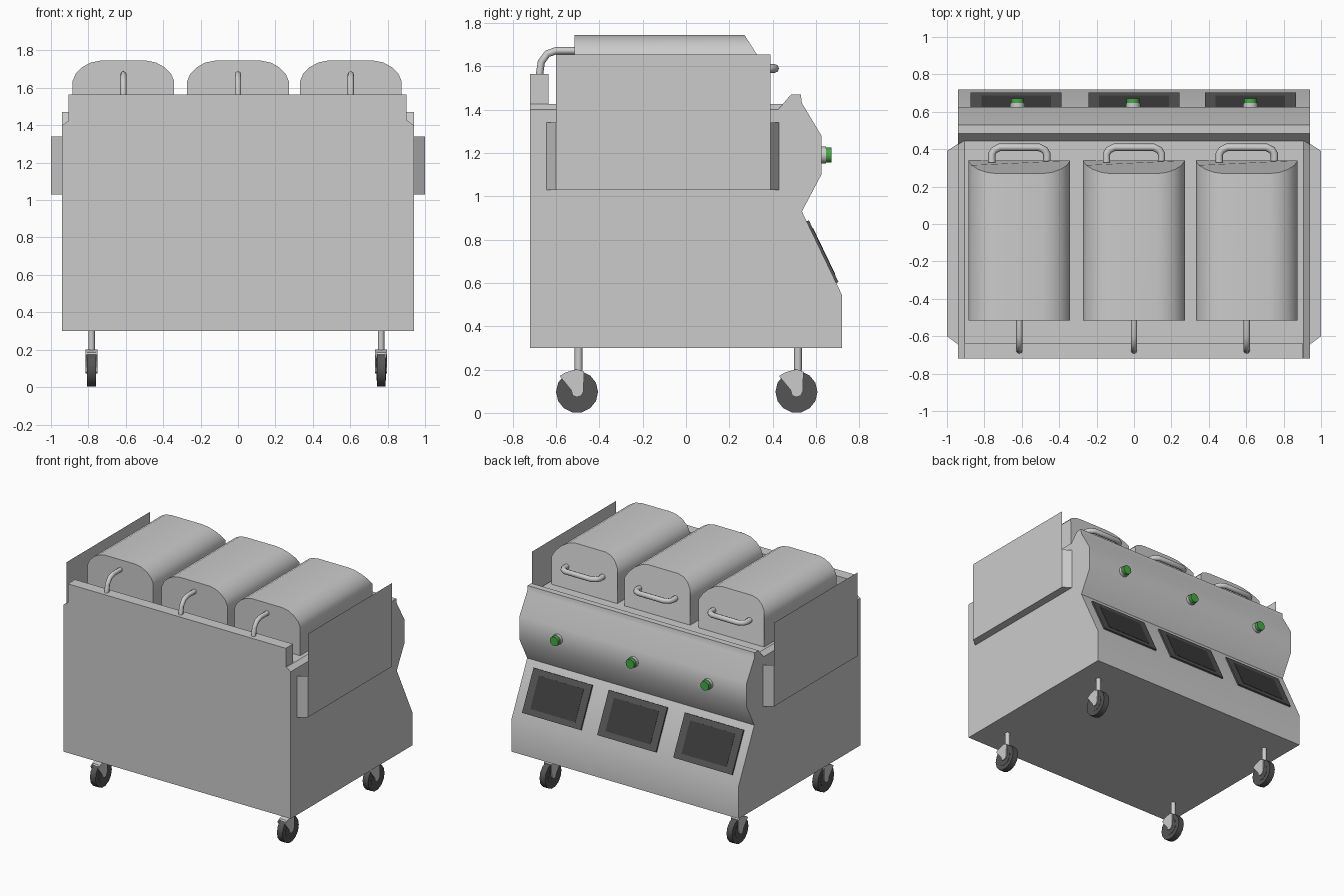
import bpy, bmesh
from math import radians, pi
from mathutils import Matrix, Vector

if "Cube" in bpy.data.objects:
    bpy.data.objects.remove(bpy.data.objects["Cube"])


def material(name, rgb):
    m = bpy.data.materials.new(name)
    m.diffuse_color = (*rgb, 1)
    m.use_nodes = True
    m.node_tree.nodes["Principled BSDF"].inputs["Base Color"].default_value = m.diffuse_color
    return m


DARK = material("dark_grey", (0.09, 0.09, 0.09))
BLACK = material("black", (0.045, 0.045, 0.045))
GREEN = material("green", (0.06, 0.4, 0.06))


def finish(name, bm, mat=None, smooth=None):
    bmesh.ops.recalc_face_normals(bm, faces=bm.faces)
    me = bpy.data.meshes.new(name)
    bm.to_mesh(me)
    bm.free()
    if smooth:
        me.shade_smooth()
        me.set_sharp_from_angle(angle=radians(smooth))
    if mat:
        me.materials.append(mat)
    ob = bpy.data.objects.new(name, me)
    bpy.context.collection.objects.link(ob)
    return ob


def prism(name, pts, a, b, axis, mat=None, smooth=None):
    """Extrude a profile along x (points are y,z) or along y (points are x,z).
    a and b may be functions of the profile point, for slanted ends."""
    bm = bmesh.new()
    rings = []
    for end in (a, b):
        ring = []
        for u, z in pts:
            d = end(u, z) if callable(end) else end
            ring.append(bm.verts.new((d, u, z) if axis == 'x' else (u, d, z)))
        rings.append(ring)
    n = len(pts)
    bm.faces.new(rings[0])
    bm.faces.new(rings[1])
    for i in range(n):
        j = (i + 1) % n
        bm.faces.new((rings[0][i], rings[0][j], rings[1][j], rings[1][i]))
    return finish(name, bm, mat, smooth)


def box(name, x0, x1, y0, y1, z0, z1, mat=None):
    return prism(name, [(x0, z0), (x1, z0), (x1, z1), (x0, z1)], y0, y1, 'y', mat)


def cyl(name, c, r, depth, axis, n=12, mat=None, spin=0.0):
    rot = {'x': Matrix.Rotation(pi / 2, 4, 'Y'), 'y': Matrix.Rotation(pi / 2, 4, 'X'),
           'z': Matrix()}[axis]
    bm = bmesh.new()
    bmesh.ops.create_cone(bm, cap_ends=True, segments=n, radius1=r, radius2=r, depth=depth,
                          matrix=Matrix.Translation(c) @ rot @ Matrix.Rotation(spin, 4, 'Z'))
    return finish(name, bm, mat, 40)


def tube(name, pts, r):
    cu = bpy.data.curves.new(name, 'CURVE')
    cu.dimensions = '3D'
    cu.bevel_depth = r
    cu.bevel_resolution = 2
    cu.use_fill_caps = True
    sp = cu.splines.new('POLY')
    sp.points.add(len(pts) - 1)
    for p, co in zip(sp.points, pts):
        p.co = (*co, 1)
    ob = bpy.data.objects.new(name, cu)
    bpy.context.collection.objects.link(ob)
    bpy.ops.object.select_all(action='DESELECT')
    ob.select_set(True)
    bpy.context.view_layer.objects.active = ob
    bpy.ops.object.convert(target='MESH')
    me = bpy.context.object.data
    me.shade_smooth()
    me.set_sharp_from_angle(angle=radians(50))


# Cabinet with the bulging control panel
prism("cabinet", [(-0.72, 0.3), (0.72, 0.3), (0.72, 0.545), (0.535, 0.93), (0.625, 1.1),
                  (0.625, 1.28), (0.535, 1.43), (0.53, 1.47), (0.485, 1.47), (0.425, 1.40),
                  (-0.72, 1.40)], -0.94, 0.94, 'x', smooth=36)
# Deck with chamfered sides, and the raised wall behind the lids
prism("deck", [(-0.94, 1.40), (0.94, 1.40), (0.905, 1.425), (-0.905, 1.425)], -0.72, 0.445, 'y')
box("rear_wall", -0.905, 0.9, -0.72, -0.635, 1.41, 1.565)

# Side trays: thin outer guard, angled end flaps and floor
for s, side in ((-1, "left"), (1, "right")):
    bm = bmesh.new()
    quads = [
        [(1, -0.6, 1.03), (1, 0.39, 1.03), (1, 0.39, 1.655), (1, -0.6, 1.655)],
        [(0.94, -0.645, 1.03), (1, -0.6, 1.03), (1, -0.6, 1.34), (0.94, -0.645, 1.34)],
        [(0.94, 0.43, 1.03), (1, 0.39, 1.03), (1, 0.39, 1.34), (0.94, 0.43, 1.34)],
        [(0.94, -0.645, 1.03), (1, -0.6, 1.03), (1, 0.39, 1.03), (0.94, 0.43, 1.03)]]
    for q in quads:
        bm.faces.new([bm.verts.new((s * x, y, z)) for x, y, z in q])
    bmesh.ops.remove_doubles(bm, verts=bm.verts, dist=1e-4)
    finish(side + "_side_tray", bm)

# Lids, each with a handle and a bent vent pipe
half = [(0.272, 1.41), (0.272, 1.635), (0.255, 1.675), (0.22, 1.71), (0.175, 1.735), (0.125, 1.745)]
for i, cx in enumerate((-0.613, 0.0, 0.603), 1):
    prof = [(cx + x, z) for x, z in half] + [(cx - x, z) for x, z in reversed(half)]
    prism(f"lid_{i}", prof, -0.515,
          lambda x, z: 0.34 - max(0, z - 1.635) * 0.64, 'y', smooth=35)
    tube(f"lid_handle_{i}", [(cx + x, y, 1.59) for x, y in (
        (-0.147, 0.33), (-0.147, 0.375), (-0.135, 0.395), (-0.105, 0.41), (0.105, 0.41),
        (0.135, 0.395), (0.147, 0.375), (0.147, 0.33))], 0.02)
    tube(f"vent_pipe_{i}", [(cx, y, z) for y, z in (
        (-0.50, 1.672), (-0.60, 1.672), (-0.64, 1.658), (-0.668, 1.62), (-0.678, 1.55))], 0.017)

# Control knobs
for i, x in enumerate((-0.623, -0.005, 0.623), 1):
    cyl(f"knob_base_{i}", (x, 0.632, 1.19), 0.039, 0.03, 'y')
    cyl(f"knob_{i}", (x, 0.657, 1.19), 0.035, 0.028, 'y', mat=GREEN)

# Screens lying on the sloped lower panel
lo, hi = Vector((0.695, 0.6)), Vector((0.558, 0.885))
out = Vector((0.901, 0.433))


def slab(name, x, w, t0, t1, lift, mat):
    a, b = lo.lerp(hi, t0), lo.lerp(hi, t1)
    prof = [a - out * 0.01, a + out * lift, b + out * lift, b - out * 0.01]
    prism(name, [tuple(p) for p in prof], x - w, x + w, 'x', mat)


for i, x in enumerate((-0.63, 0.0, 0.622), 1):
    slab(f"screen_frame_{i}", x, 0.243, 0, 1, 0.01, DARK)
    slab(f"screen_{i}", x, 0.186, 0.13, 0.87, 0.012, BLACK)

# Casters
fork = [(-0.08, 0.17), (-0.055, 0.186), (0.0, 0.202), (0.032, 0.19), (0.03, 0.1),
        (0.02, 0.08), (0.0, 0.073), (-0.02, 0.08), (-0.027, 0.105)]
for x in (-0.783, 0.765):
    for y in (-0.503, 0.51):
        tag = ("left" if x < 0 else "right") + ("_front" if y < 0 else "_back")
        cyl("stem_" + tag, (x, y + 0.007, 0.25), 0.018, 0.11, 'z', 10)
        cyl("wheel_" + tag, (x, y, 0.097), 0.097, 0.046, 'x', 14, DARK)
        cyl("wheel_disc_" + tag, (x, y, 0.097), 0.062, 0.05, 'x', 14, DARK)
        for s in (-1, 1):
            prism(f"fork_{tag}_{'inner' if s < 0 else 'outer'}",
                  [(y + u, z) for u, z in fork], x + s * 0.025, x + s * 0.032, 'x')
        prism("fork_top_" + tag, [(y - 0.055, 0.186), (y, 0.202), (y + 0.032, 0.19),
                                  (y + 0.032, 0.178), (y - 0.06, 0.178)],
              x - 0.03, x + 0.03, 'x')
